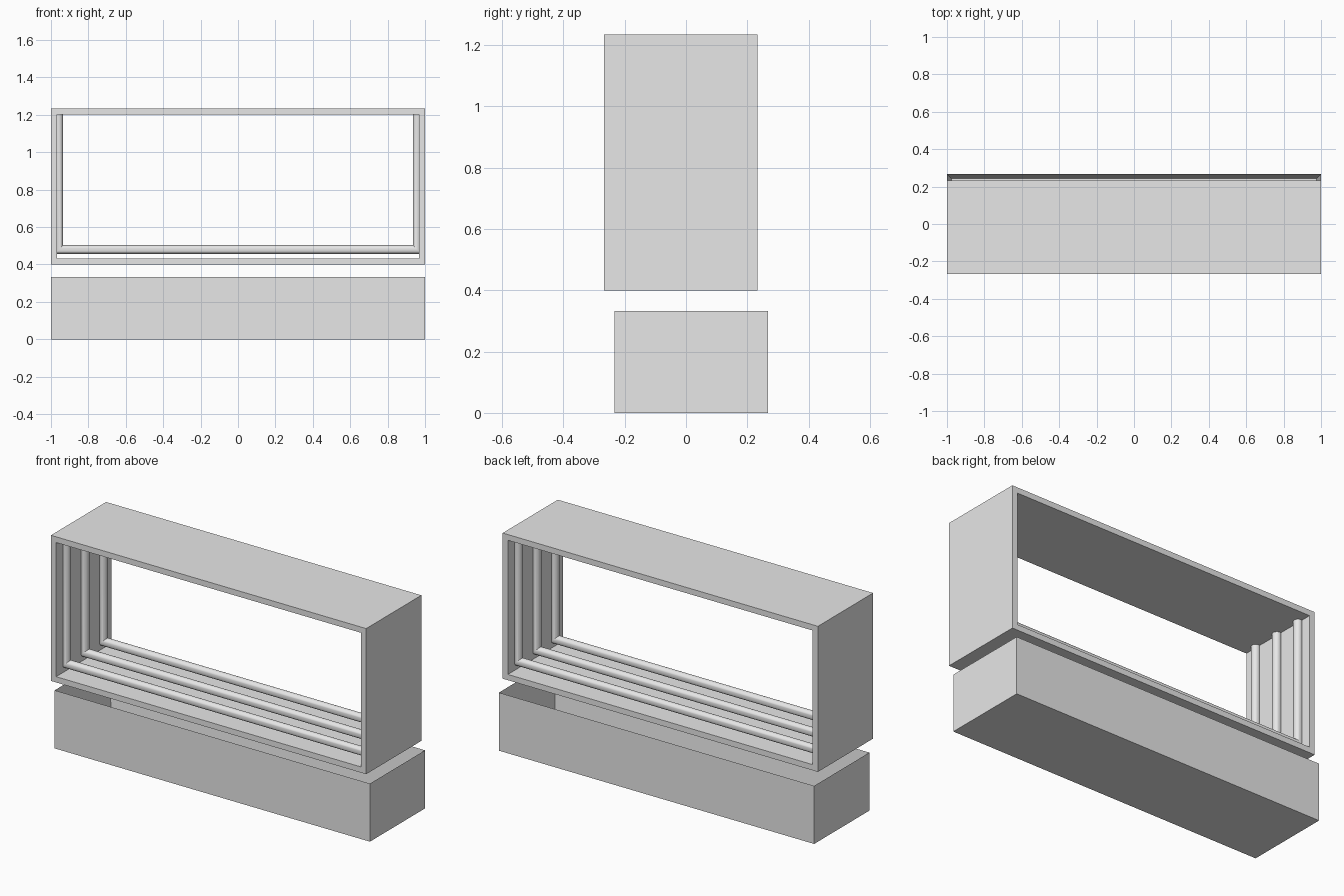
import bpy, bmesh, math
from mathutils import Matrix, Vector

if "Cube" in bpy.data.objects:
    bpy.data.objects.remove(bpy.data.objects["Cube"])

WALL = 0.033          # panel thickness
LENGTH = 2.0
DEPTH = 0.5
ROD_R = 0.024         # rod radius
SIDES = 32

grey = bpy.data.materials.new("light grey")
grey.use_nodes = True
grey.diffuse_color = (0.8, 0.8, 0.8, 1)
grey.node_tree.nodes["Principled BSDF"].inputs["Base Color"].default_value = (0.8, 0.8, 0.8, 1)


def make_object(name, bm):
    bmesh.ops.recalc_face_normals(bm, faces=bm.faces)
    mesh = bpy.data.meshes.new(name)
    bm.to_mesh(mesh)
    bm.free()
    mesh.materials.append(grey)
    obj = bpy.data.objects.new(name, mesh)
    bpy.context.collection.objects.link(obj)
    return obj


def block(bm, low, high):
    low, high = Vector(low), Vector(high)
    matrix = Matrix.Translation((low + high) / 2) @ Matrix.Diagonal((*(high - low), 1))
    return bmesh.ops.create_cube(bm, size=1, matrix=matrix)["verts"]


# Open-topped tray: a block whose top face is inset and pushed down
def tray(name, y, height):
    bm = bmesh.new()
    block(bm, (-LENGTH / 2, y, 0), (LENGTH / 2, y + DEPTH, height))
    bm.normal_update()
    top = max(bm.faces, key=lambda f: f.calc_center_median().z)
    bmesh.ops.inset_region(bm, faces=[top], thickness=WALL)
    bmesh.ops.translate(bm, verts=top.verts, vec=(0, 0, WALL - height))
    return make_object(name, bm)


# Rectangular sleeve, open at front and back
def sleeve(name, y, bottom, top):
    bm = bmesh.new()
    loops = []
    for depth in (y, y + DEPTH):
        for t in (0, WALL):
            x = LENGTH / 2 - t
            corners = ((-x, bottom + t), (x, bottom + t), (x, top - t), (-x, top - t))
            loops.append([bm.verts.new((cx, depth, cz)) for cx, cz in corners])
    front_out, front_in, back_out, back_in = loops
    for a, b in ((front_out, front_in), (front_in, back_in),
                 (back_in, back_out), (back_out, front_out)):
        for i in range(4):
            j = (i + 1) % 4
            bm.faces.new((a[i], a[j], b[j], b[i]))
    return make_object(name, bm)


# U-shaped round rod with mitred lower corners
def u_rod(name, y, half_width, low, high):
    bm = bmesh.new()
    rings = []
    for side, is_corner in ((-1, False), (-1, True), (1, True), (1, False)):
        ring = []
        for i in range(SIDES):
            a = math.tau * i / SIDES
            inward = ROD_R * math.cos(a)
            z = low + inward if is_corner else high
            ring.append(bm.verts.new((side * (half_width - inward), y + ROD_R * math.sin(a), z)))
        rings.append(ring)
    for a, b in zip(rings, rings[1:]):
        for i in range(SIDES):
            j = (i + 1) % SIDES
            bm.faces.new((a[i], a[j], b[j], b[i]))
    bm.faces.new(rings[0])
    bm.faces.new(rings[-1])
    obj = make_object(name, bm)
    bpy.ops.object.select_all(action="DESELECT")
    obj.select_set(True)
    bpy.context.view_layer.objects.active = obj
    bpy.ops.object.shade_smooth_by_angle(angle=math.radians(30))


tray("lower_tray", -0.233, 0.333)

FRAME_Y = -0.267
FRAME_TOP = 1.235
sleeve("upper_frame", FRAME_Y, 0.4, FRAME_TOP)

# Three evenly spaced rods, partly sunk into the side panels
for n, label in enumerate(("front", "middle", "back")):
    u_rod(label + "_rod", FRAME_Y + DEPTH * (2 * n + 1) / 6, 0.959, 0.479, FRAME_TOP - WALL)
